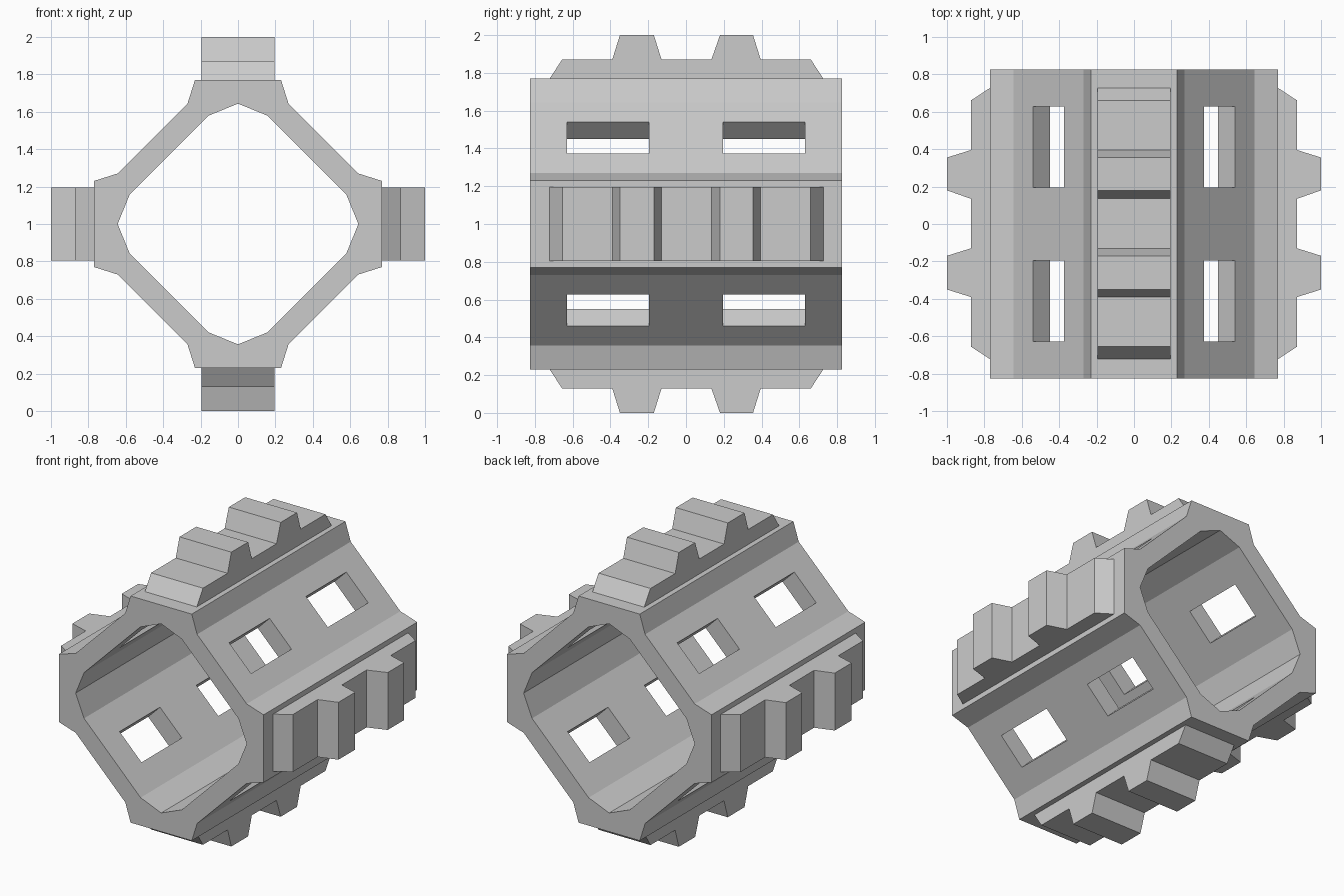
import bpy, bmesh
from math import pi
from mathutils import Matrix, Vector

if "Cube" in bpy.data.objects:
    bpy.data.objects.remove(bpy.data.objects["Cube"])

CENTRE = Matrix.Translation((0, 0, 1.0))
HALF = 0.825


def to_object(name, bm):
    bmesh.ops.recalc_face_normals(bm, faces=bm.faces)
    mesh = bpy.data.meshes.new(name)
    bm.to_mesh(mesh)
    bm.free()
    obj = bpy.data.objects.new(name, mesh)
    bpy.context.collection.objects.link(obj)
    return obj


def quarter_ring(points):
    """Repeat one corner of the profile four times about the y axis."""
    return [Matrix.Rotation(k * pi / 2, 3, 'Y') @ Vector((x, 0, z))
            for k in range(4) for x, z in points]


# Hollow body: outer and inner rings bridged along y
outer = quarter_ring([(-0.23, 0.77), (0.23, 0.77), (0.27, 0.643), (0.643, 0.27)])
inner = quarter_ring([(0, 0.643), (0.155, 0.58), (0.58, 0.155)])
bm = bmesh.new()
ends = []
for y in (-HALF, HALF):
    loops = []
    for ring in (outer, inner):
        loops.append([bm.verts.new((p.x, y, p.z)) for p in ring])
    edges = [bm.edges.new((l[i], l[(i + 1) % len(l)])) for l in loops for i in range(len(l))]
    bmesh.ops.triangle_fill(bm, edges=edges, use_beauty=True)
    ends.append(loops)
for front, back in zip(*ends):
    n = len(front)
    for i in range(n):
        j = (i + 1) % n
        bm.faces.new((front[i], front[j], back[j], back[i]))
body = to_object("hollow_body", bm)
body.matrix_world = CENTRE

# Window cutters: two through each diagonal wall
bm = bmesh.new()
for k in range(4):
    turn = Matrix.Rotation(pi / 4 + k * pi / 2, 4, 'Y')
    for y in (-0.412, 0.412):
        place = turn @ Matrix.Translation((0, y, 0.59)) @ Matrix.Diagonal((0.233, 0.434, 0.4, 1))
        bmesh.ops.create_cube(bm, size=1, matrix=place)
cutter = to_object("window_cutter", bm)
cutter.matrix_world = CENTRE
cutter.hide_render = True
cutter.hide_viewport = True
cut = body.modifiers.new("windows", 'BOOLEAN')
cut.operation = 'DIFFERENCE'
cut.solver = 'EXACT'
cut.object = cutter

# Toothed rails: one extruded profile on each of the four flats
profile = [(-0.725, 0.765), (-0.655, 0.872), (-0.39, 0.872), (-0.35, 1.0),
           (-0.17, 1.0), (-0.13, 0.872), (0.135, 0.872), (0.18, 1.0),
           (0.355, 1.0), (0.395, 0.872), (0.66, 0.872), (0.73, 0.765)]
for k, side in enumerate(("top", "right", "bottom", "left")):
    bm = bmesh.new()
    face = bm.faces.new([bm.verts.new((-0.195, y, h)) for y, h in profile])
    grown = bmesh.ops.extrude_face_region(bm, geom=[face])["geom"]
    bmesh.ops.translate(bm, vec=(0.39, 0, 0),
                        verts=[g for g in grown if isinstance(g, bmesh.types.BMVert)])
    rail = to_object(side + "_toothed_rail", bm)
    rail.matrix_world = CENTRE @ Matrix.Rotation(k * pi / 2, 4, 'Y')
